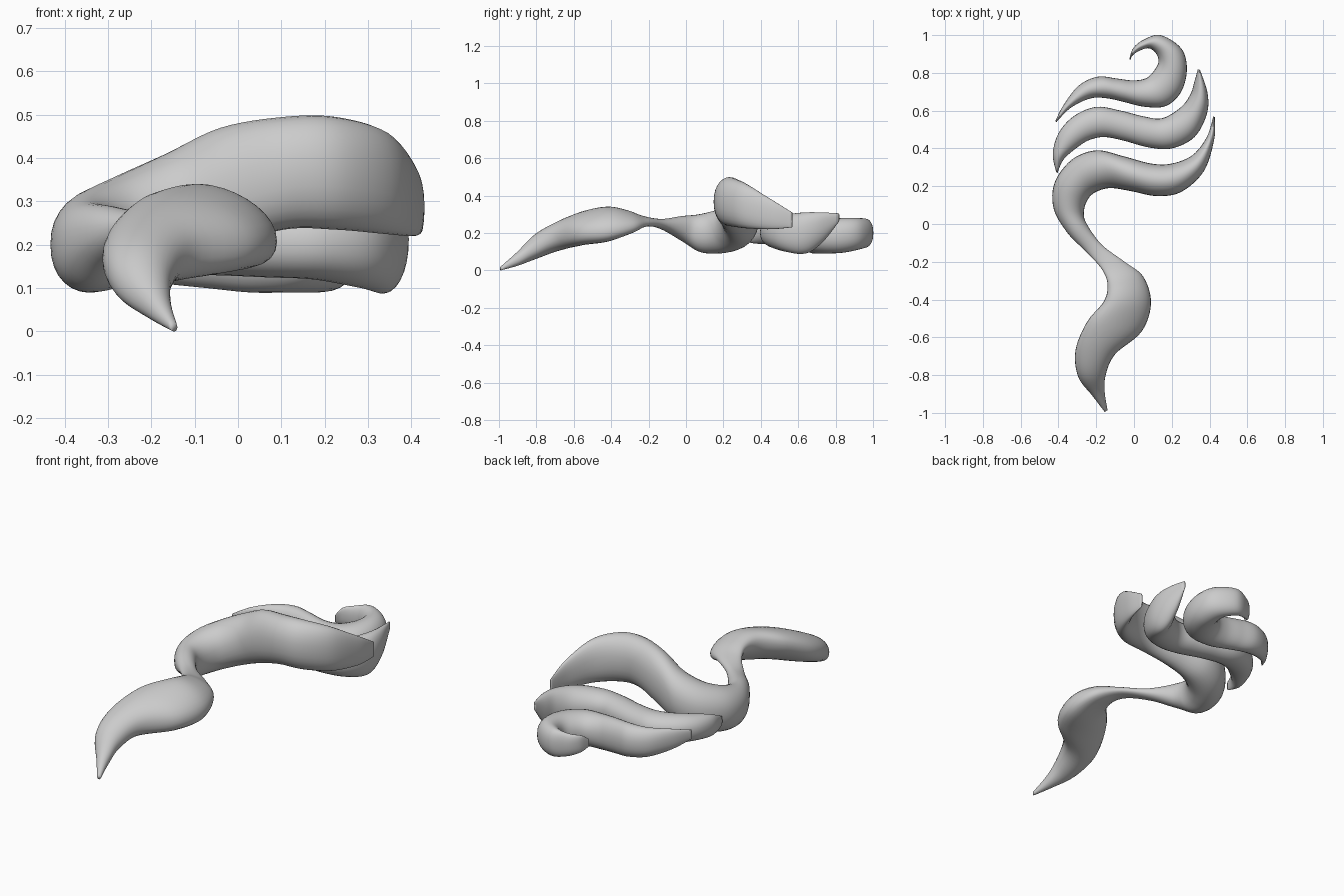
import bpy, bmesh, math
from mathutils import Vector

SIDES, STEPS = 28, 6


def spline(p0, p1, p2, p3, t):
    return [0.5 * (2 * b + (c - a) * t + (2 * a - 5 * b + 4 * c - d) * t * t
                   + (3 * b - a - 3 * c + d) * t ** 3)
            for a, b, c, d in zip(p0, p1, p2, p3)]


def ribbon(name, stations):
    """Loft rounded sections; station = edge A (x, y), edge B (x, y), z low, z high, tilt."""
    rows, n = [], len(stations)
    for i in range(n - 1):
        q = [stations[min(max(i + k, 0), n - 1)] for k in (-1, 0, 1, 2)]
        rows += [spline(*q, s / STEPS) for s in range(STEPS)]
    rows.append(list(stations[-1]))
    bm = bmesh.new()
    rings = []
    for ax, ay, bx, by, lo, hi, tilt in rows:
        mid = Vector(((ax + bx) / 2, (ay + by) / 2, (lo + hi) / 2))
        half = Vector(((ax - bx) / 2, (ay - by) / 2, tilt))
        h = math.sqrt(max(((hi - lo) / 2) ** 2 - tilt ** 2, 1e-5))
        ring = []
        for k in range(SIDES):
            a = 2 * math.pi * k / SIDES
            c, s = math.cos(a), math.sin(a)
            s = math.copysign(abs(s) ** 0.9, s)
            ring.append(bm.verts.new(mid + half * c + Vector((0, 0, h * s))))
        rings.append(ring)
    for r, q in zip(rings, rings[1:]):
        for k in range(SIDES):
            j = (k + 1) % SIDES
            bm.faces.new((r[k], r[j], q[j], q[k]))
    bm.faces.new(rings[0])
    bm.faces.new(rings[-1])
    bmesh.ops.recalc_face_normals(bm, faces=bm.faces)
    me = bpy.data.meshes.new(name)
    bm.to_mesh(me)
    bm.free()
    ob = bpy.data.objects.new(name, me)
    bpy.context.collection.objects.link(ob)
    for p in me.polygons:
        p.use_smooth = True
    return ob


# Long front ribbon: raised right tip, left bend, narrow neck, drooping tail
ribbon("long_ribbon", [
    (.42, .57, .428, .565, .23, .31, 0),
    (.385, .46, .425, .45, .22, .38, 0),
    (.31, .365, .37, .28, .225, .46, 0),
    (.20, .32, .25, .17, .235, .495, 0),
    (.09, .32, .12, .148, .235, .495, 0),
    (-.06, .36, -.02, .175, .19, .47, 0),
    (-.20, .39, -.13, .19, .14, .41, 0),
    (-.33, .34, -.21, .165, .105, .36, 0),
    (-.42, .22, -.25, .12, .09, .325, 0),
    (-.425, .08, -.265, .06, .10, .30, 0),
    (-.35, -.05, -.25, .00, .16, .29, 0),
    (-.25, -.15, -.17, -.11, .22, .275, 0),
    (-.17, -.24, -.05, -.20, .235, .29, .01),
    (-.14, -.32, .05, -.28, .20, .32, .03),
    (-.16, -.41, .09, -.42, .155, .34, .04),
    (-.25, -.52, .04, -.57, .135, .32, .03),
    (-.31, -.67, -.10, -.69, .105, .265, 0),
    (-.295, -.81, -.15, -.80, .06, .195, 0),
    (-.22, -.91, -.155, -.89, .025, .10, 0),
    (-.155, -.995, -.14, -.985, 0, .02, 0),
])

# Middle ribbon: double wave with pointed ends
ribbon("middle_ribbon", [
    (-.412, .275, -.405, .27, .17, .22, 0),
    (-.43, .37, -.37, .345, .145, .26, 0),
    (-.40, .48, -.28, .42, .14, .28, 0),
    (-.32, .57, -.22, .45, .135, .285, 0),
    (-.20, .62, -.15, .46, .13, .285, 0),
    (-.07, .60, -.05, .44, .13, .28, 0),
    (.05, .57, .08, .405, .125, .28, 0),
    (.15, .56, .20, .40, .12, .285, 0),
    (.25, .62, .32, .46, .10, .30, 0),
    (.30, .69, .385, .58, .09, .31, 0),
    (.32, .755, .39, .69, .15, .31, 0),
    (.338, .82, .35, .815, .26, .305, 0),
])

# Rear ribbon: wave ending in a hooked curl
ribbon("rear_curl_ribbon", [
    (-.417, .545, -.41, .54, .20, .25, 0),
    (-.37, .635, -.335, .615, .16, .27, 0),
    (-.29, .735, -.23, .665, .125, .28, 0),
    (-.19, .78, -.14, .665, .11, .285, 0),
    (-.09, .77, -.05, .645, .10, .28, 0),
    (.00, .76, .06, .62, .09, .27, 0),
    (.07, .775, .17, .625, .09, .27, 0),
    (.115, .825, .25, .70, .09, .275, 0),
    (.13, .865, .28, .82, .095, .28, 0),
    (.115, .905, .25, .93, .11, .28, 0),
    (.08, .93, .14, 1.0, .125, .275, 0),
    (.035, .92, .05, .975, .14, .26, 0),
    (-.005, .895, -.005, .93, .16, .25, 0),
    (-.02, .868, -.025, .872, .18, .22, 0),
])
